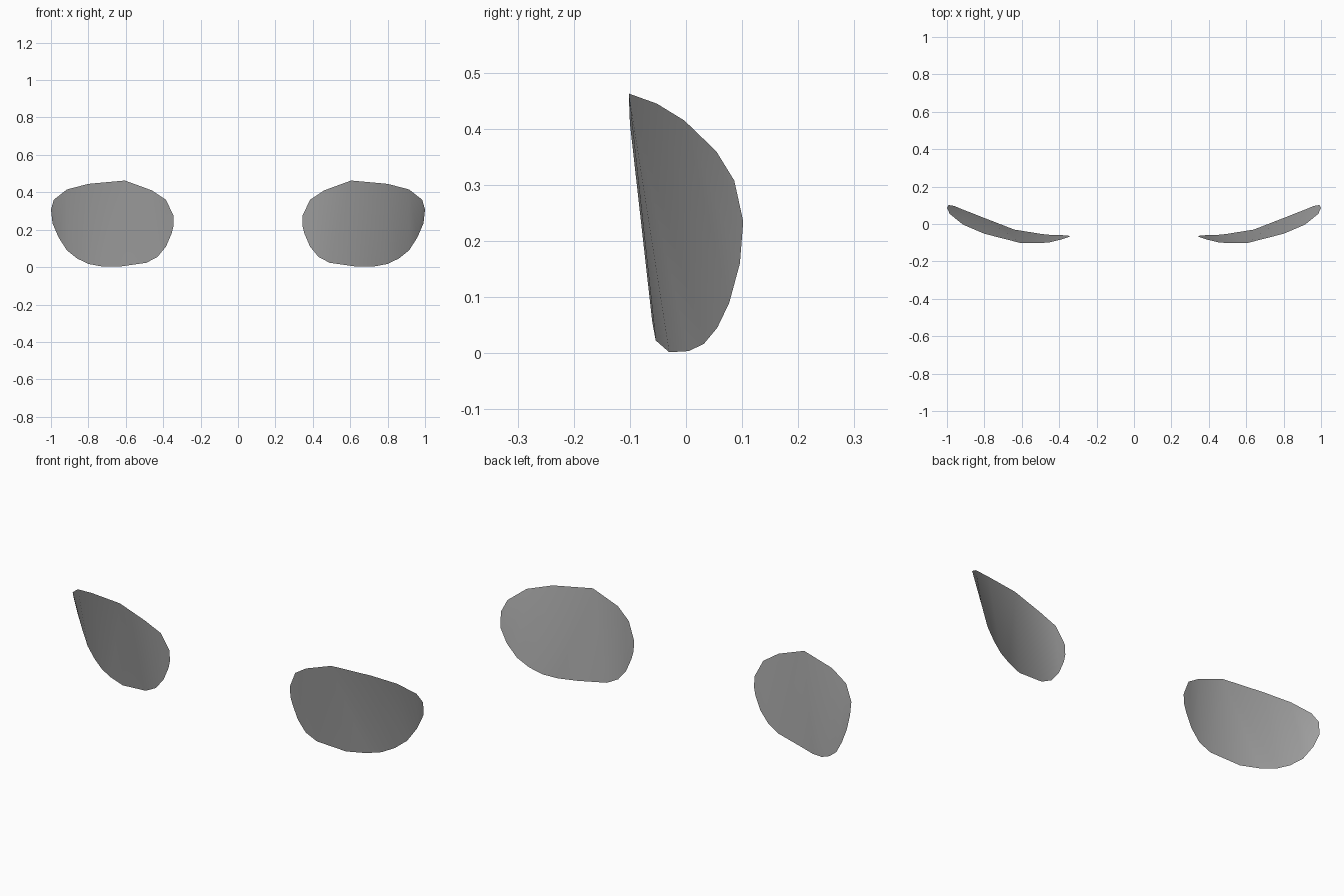
import bpy
import bmesh
import math

if "Cube" in bpy.data.objects:
    bpy.data.objects.remove(bpy.data.objects["Cube"], do_unlink=True)

# Lens tint
tint = bpy.data.materials.new("lens_grey")
tint.use_nodes = True
colour = (0.36, 0.36, 0.36, 1.0)
tint.diffuse_color = colour
tint.node_tree.nodes["Principled BSDF"].inputs["Base Color"].default_value = colour

# Lens rim from the inner end to the outer end, upper and lower edge (x, y, z)
UPPER = [(0.345, -0.068, 0.275), (0.385, -0.082, 0.36), (0.46, -0.10, 0.41),
         (0.605, -0.102, 0.463), (0.80, -0.052, 0.445), (0.915, -0.003, 0.415),
         (0.985, 0.054, 0.36), (1.0, 0.086, 0.308)]
LOWER = [(0.345, -0.064, 0.22), (0.355, -0.061, 0.18), (0.385, -0.06, 0.11),
         (0.43, -0.06, 0.055), (0.49, -0.054, 0.023), (0.64, -0.03, 0.002),
         (0.73, 0.005, 0.004), (0.80, 0.032, 0.017), (0.86, 0.056, 0.046),
         (0.915, 0.077, 0.09), (0.96, 0.096, 0.16), (0.992, 0.102, 0.235)]


def make_lens(name, side):
    """Thin curved sheet, bridged strip by strip between its two edges."""
    bm = bmesh.new()
    top = [bm.verts.new((side * x, y, z)) for x, y, z in UPPER]
    bottom = [bm.verts.new((side * x, y, z)) for x, y, z in LOWER]
    i = j = 0
    while i < len(top) - 1 or j < len(bottom) - 1:
        # Step along whichever edge lags behind
        step_top = j == len(bottom) - 1 or (
            i < len(top) - 1 and abs(top[i + 1].co.x) < abs(bottom[j + 1].co.x))
        if step_top:
            tri = [top[i], bottom[j], top[i + 1]]
            i += 1
        else:
            tri = [top[i], bottom[j], bottom[j + 1]]
            j += 1
        face = bm.faces.new(tri if side > 0 else tri[::-1])
        face.smooth = True
    mesh = bpy.data.meshes.new(name)
    bm.to_mesh(mesh)
    bm.free()
    mesh.materials.append(tint)
    lens = bpy.data.objects.new(name, mesh)
    bpy.context.collection.objects.link(lens)
    return lens


lenses = [make_lens("left_lens", 1), make_lens("right_lens", -1)]

# Smooth shading over the gentle facets
bpy.ops.object.select_all(action="DESELECT")
for lens in lenses:
    lens.select_set(True)
bpy.context.view_layer.objects.active = lenses[0]
bpy.ops.object.shade_smooth_by_angle(angle=math.radians(40))
